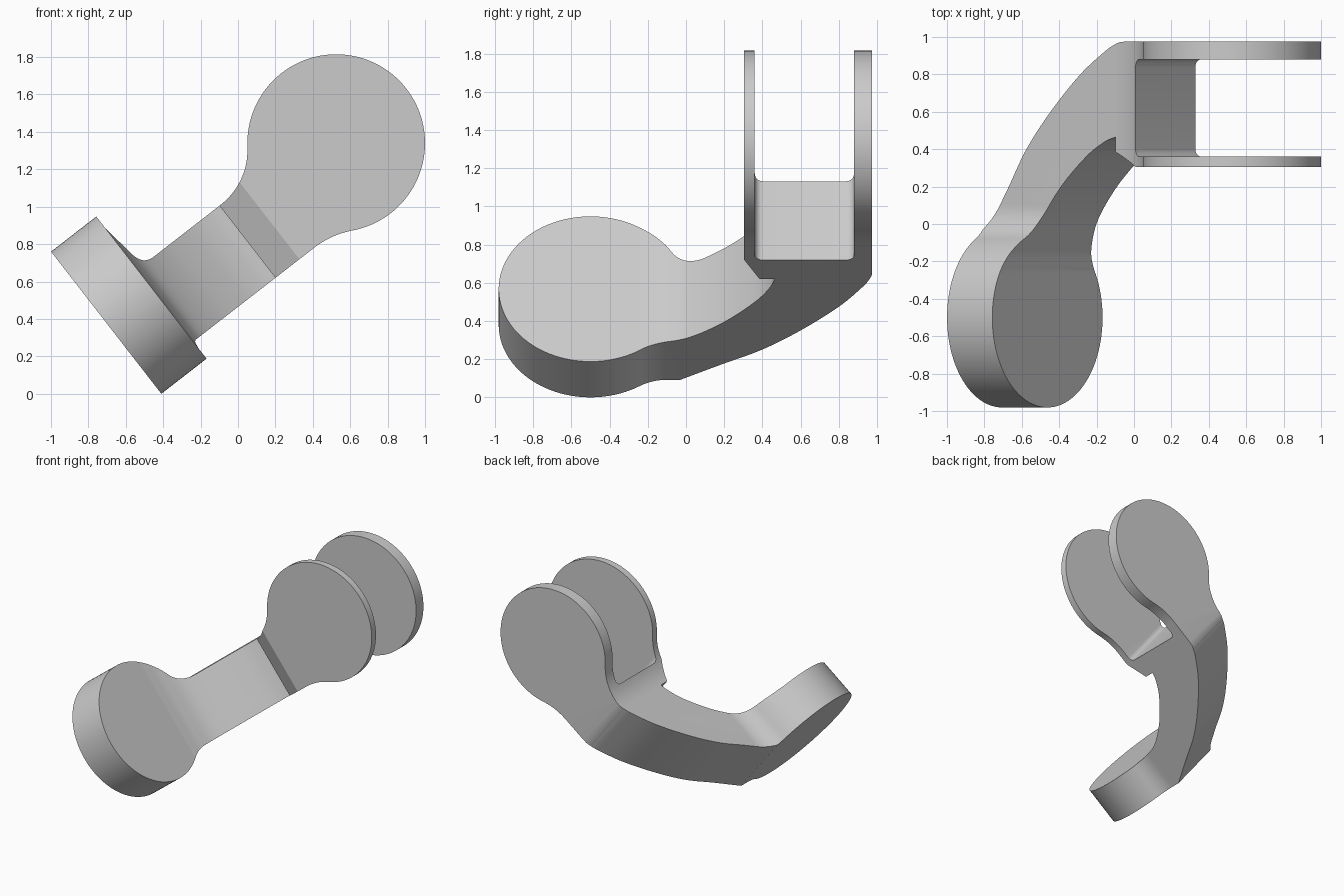
import bpy, bmesh, math
from mathutils import Vector

TILT = math.radians(37.8)
LOW, HIGH = 0.367, 0.855      # arm width limits
SPLIT = 0.538                 # where the arm meets the fork

old = bpy.data.objects.get("Cube")
if old:
    bpy.data.objects.remove(old, do_unlink=True)

grey = bpy.data.materials.new("plain_grey")
grey.use_nodes = True
grey.diffuse_color = (0.6, 0.6, 0.6, 1)
grey.node_tree.nodes["Principled BSDF"].inputs["Base Color"].default_value = (0.6, 0.6, 0.6, 1)


def spline(pts, steps=8):
    """Smooth curve through the given points."""
    p = [Vector(q) for q in pts]
    p = [2 * p[0] - p[1]] + p + [2 * p[-1] - p[-2]]
    out = []
    for a, b, c, d in zip(p, p[1:], p[2:], p[3:]):
        for i in range(steps):
            t = i / steps
            out.append(0.5 * (2 * b + (c - a) * t + (2 * a - 5 * b + 4 * c - d) * t * t
                              + (3 * b - a - 3 * c + d) * t ** 3))
    return out + [p[-2]]


def arc(cx, cy, r, a0, a1, n):
    return [(cx + r * math.cos(a0 + (a1 - a0) * i / n),
             cy + r * math.sin(a0 + (a1 - a0) * i / n)) for i in range(n + 1)]


def paddle(centre, r, d_high, d_low, length, sign):
    """Disc blended by two fillets into a straight strip."""
    def fillet(h, d):
        R = (d * d + h * h - r * r) / (2 * (r - h))
        phi = math.atan2(h + R, d)
        return phi, arc(d, h + R, R, -math.pi / 2, phi - math.pi, 12)
    s, w = centre
    phi_h, high = fillet(HIGH - w, d_high)
    phi_l, low = fillet(w - LOW, d_low)
    pts = [(length, HIGH - w)] + high
    pts += arc(0, 0, r, phi_h, 2 * math.pi - phi_l, 80)[1:-1]
    pts += [(x, -y) for x, y in reversed(low)] + [(length, LOW - w)]
    return [(s + sign * x, w + y) for x, y in pts]


def extrude(name, pts, place, lo, hi):
    """Prism of a 2D profile; place maps (a, b, depth) to a position."""
    bm = bmesh.new()
    face = bm.faces.new([bm.verts.new(place(a, b, lo)) for a, b in pts])
    res = bmesh.ops.extrude_face_region(bm, geom=[face])
    shift = Vector(place(0, 0, hi)) - Vector(place(0, 0, lo))
    bmesh.ops.translate(bm, vec=shift,
                        verts=[v for v in res["geom"] if isinstance(v, bmesh.types.BMVert)])
    bmesh.ops.recalc_face_normals(bm, faces=bm.faces)
    mesh = bpy.data.meshes.new(name)
    bm.to_mesh(mesh)
    bm.free()
    mesh.materials.append(grey)
    ob = bpy.data.objects.new(name, mesh)
    bpy.context.collection.objects.link(ob)
    return ob


def trim(ob, cutter):
    """Keep what both prisms share, then tilt the part into place."""
    mod = ob.modifiers.new("outline", 'BOOLEAN')
    mod.operation, mod.solver, mod.object = 'INTERSECT', 'EXACT', cutter
    bpy.ops.object.select_all(action='DESELECT')
    ob.select_set(True)
    bpy.context.view_layer.objects.active = ob
    bpy.ops.object.modifier_apply(modifier=mod.name)
    bpy.data.objects.remove(cutter, do_unlink=True)
    bpy.ops.object.shade_smooth_by_angle(angle=math.radians(25))
    ob.rotation_euler.y = -TILT


def across(a, b, d):
    return (a, b, d)


# Curved arm with the thick round pad
inner = spline([(-0.018, -0.25), (-0.005, -0.13), (0.04, 0.02), (0.17, 0.2),
                (0.34, 0.36), (0.46, 0.437), (SPLIT, 0.465)])
outer = spline([(SPLIT, 0.962), (0.47, 0.925), (0.3, 0.8), (0.098, 0.6), (-0.065, 0.4),
                (-0.19, 0.19), (-0.324, -0.03)])
arm = extrude("pad_and_arm", [(-0.324, -1.2), (-0.018, -1.2)] + inner + outer, across, 0, 1.5)
pad_outline = paddle((-0.5, 0.732), 0.481, 0.6, 0.4, 1.7, 1)
trim(arm, extrude("pad_cutter", pad_outline, lambda a, b, d: (d, a, b), -0.5, 0.7))

# Fork with one thin and one thick round prong
r = 0.04
channel = arc(0.70 + r, 0.36 + r, r, 1.5 * math.pi, math.pi, 6)
channel += arc(0.70 + r, 0.88 - r, r, math.pi, 0.5 * math.pi, 6)
fork = extrude("fork", [(SPLIT, 0.385), (0.70, 0.305), (1.8, 0.305), (1.8, 0.36)] + channel
               + [(1.8, 0.88), (1.8, 0.975), (0.6, 0.975), (0.565, 0.972), (SPLIT, 0.962)],
               across, 0, 1.5)
fork_outline = paddle((1.236, 0.737), 0.475, 0.69, 0.436, 0.8, -1)
trim(fork, extrude("fork_cutter", fork_outline, lambda a, b, d: (a, d, b), 0, 1.2))
